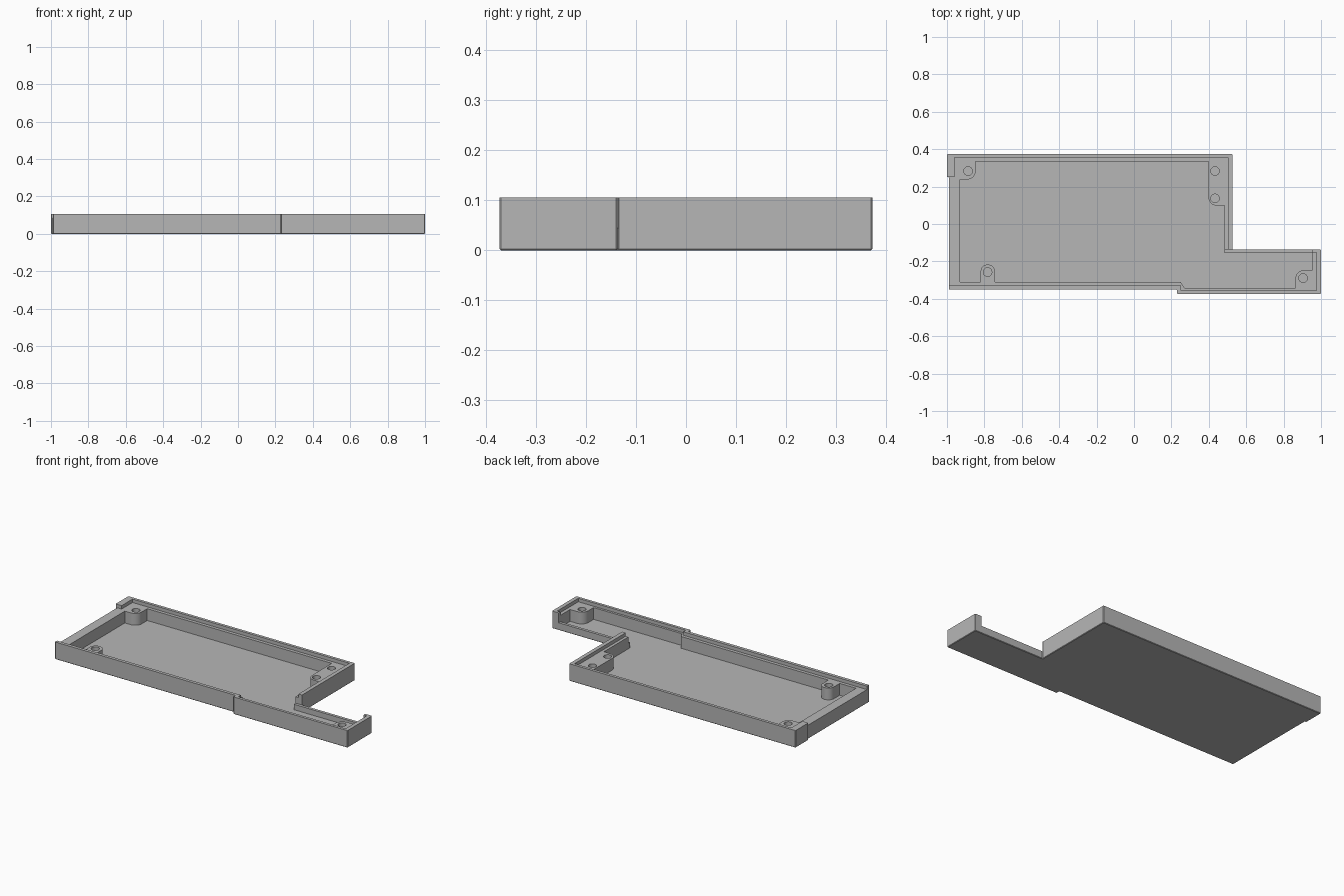
import bpy, bmesh, math
from mathutils import Vector

cube = bpy.data.objects.get("Cube")
if cube:
    bpy.data.objects.remove(cube, do_unlink=True)

FLOOR, LEDGE, TOP, LOW = 0.012, 0.084, 0.105, 0.045
ABOVE = 0.2

grey = bpy.data.materials.new("light_grey")
grey.use_nodes = True
grey.diffuse_color = (0.47, 0.47, 0.47, 1)
grey.node_tree.nodes["Principled BSDF"].inputs["Base Color"].default_value = (0.47, 0.47, 0.47, 1)


def rounded(corners, steps=8):
    """Outline whose right-angled corners (x, y, radius) become arcs."""
    out = []
    for i, c in enumerate(corners):
        p = Vector(c[:2])
        if len(c) == 2:
            out.append(p)
            continue
        r = c[2]
        to_prev = (Vector(corners[i - 1][:2]) - p).normalized()
        to_next = (Vector(corners[(i + 1) % len(corners)][:2]) - p).normalized()
        centre = p + (to_prev + to_next) * r
        for s in range(steps + 1):
            a = math.pi / 2 * s / steps
            out.append(centre - to_next * r * math.cos(a) - to_prev * r * math.sin(a))
    return out


def prism(name, outline, z0, z1, bevel=0):
    """Extruded outline, optionally chamfered on all but its top edges."""
    bm = bmesh.new()
    base = bm.faces.new([bm.verts.new((p[0], p[1], z0)) for p in outline])
    ext = bmesh.ops.extrude_face_region(bm, geom=[base])
    moved = [g for g in ext["geom"] if isinstance(g, bmesh.types.BMVert)]
    bmesh.ops.translate(bm, verts=moved, vec=(0, 0, z1 - z0))
    bmesh.ops.recalc_face_normals(bm, faces=bm.faces[:])
    if bevel:
        edges = [e for e in bm.edges if min(v.co.z for v in e.verts) < z0 + 1e-5]
        bmesh.ops.bevel(bm, geom=edges, offset=bevel, segments=1, affect='EDGES')
    mesh = bpy.data.meshes.new(name)
    bm.to_mesh(mesh)
    bm.free()
    mesh.materials.append(grey)
    obj = bpy.data.objects.new(name, mesh)
    bpy.context.collection.objects.link(obj)
    return obj


def cut(target, cutter):
    """Subtract the cutter and discard it."""
    mod = target.modifiers.new("cut", 'BOOLEAN')
    mod.operation, mod.solver, mod.object = 'DIFFERENCE', 'EXACT', cutter
    bpy.context.view_layer.objects.active = target
    bpy.ops.object.modifier_apply(modifier=mod.name)
    bpy.data.objects.remove(cutter, do_unlink=True)


# Outer shell with the side arm
tray = prism("case_tray", [
    (-0.99, -0.35), (0.23, -0.35), (0.23, -0.373), (1, -0.373), (1, -0.137),
    (0.527, -0.137), (0.527, 0.373), (-1, 0.373), (-1, 0.25), (-0.99, 0.25)],
    0, TOP, bevel=0.003)

# Main cavity, leaving the screw bosses standing
cavity = rounded([
    (-0.93, -0.31), (-0.82, -0.31), (-0.82, -0.217, 0.037), (-0.743, -0.217, 0.037),
    (-0.743, -0.31), (0.25, -0.31), (0.27, -0.342), (0.863, -0.342),
    (0.863, -0.247, 0.045), (0.955, -0.247), (0.955, -0.155), (0.485, -0.155),
    (0.485, 0.098), (0.398, 0.098, 0.045), (0.398, 0.335), (-0.847, 0.335),
    (-0.847, 0.238, 0.045), (-0.93, 0.238)])
cut(tray, prism("cavity_cutter", cavity, FLOOR, ABOVE))

# Lid ledge, open across the left-hand end wall
cut(tray, prism("ledge_cutter", [
    (-1.1, -0.33), (0.25, -0.33), (0.25, -0.356), (0.976, -0.356), (0.976, -0.153),
    (0.503, -0.153), (0.503, 0.355), (-0.96, 0.355), (-0.96, 0.25), (-1.1, 0.25)],
    LEDGE, ABOVE))

# Lowered back wall of the arm
cut(tray, prism("slot_cutter", [
    (0.47, -0.17), (0.955, -0.17), (0.955, -0.1), (0.528, -0.1),
    (0.528, -0.137), (0.47, -0.137)], LOW, ABOVE))

# Screw holes in the bosses
for x, y in [(-0.887, 0.283), (0.433, 0.283), (0.433, 0.137), (-0.783, -0.257), (0.904, -0.289)]:
    ring = [(x + 0.023 * math.cos(math.tau * i / 24), y + 0.023 * math.sin(math.tau * i / 24))
            for i in range(24)]
    cut(tray, prism("hole_cutter", ring, FLOOR + 0.004, ABOVE))

# Smooth the rounded bosses and holes, keep the hard edges
bpy.ops.object.select_all(action='DESELECT')
tray.select_set(True)
bpy.context.view_layer.objects.active = tray
bpy.ops.object.shade_smooth_by_angle(angle=math.radians(30))
